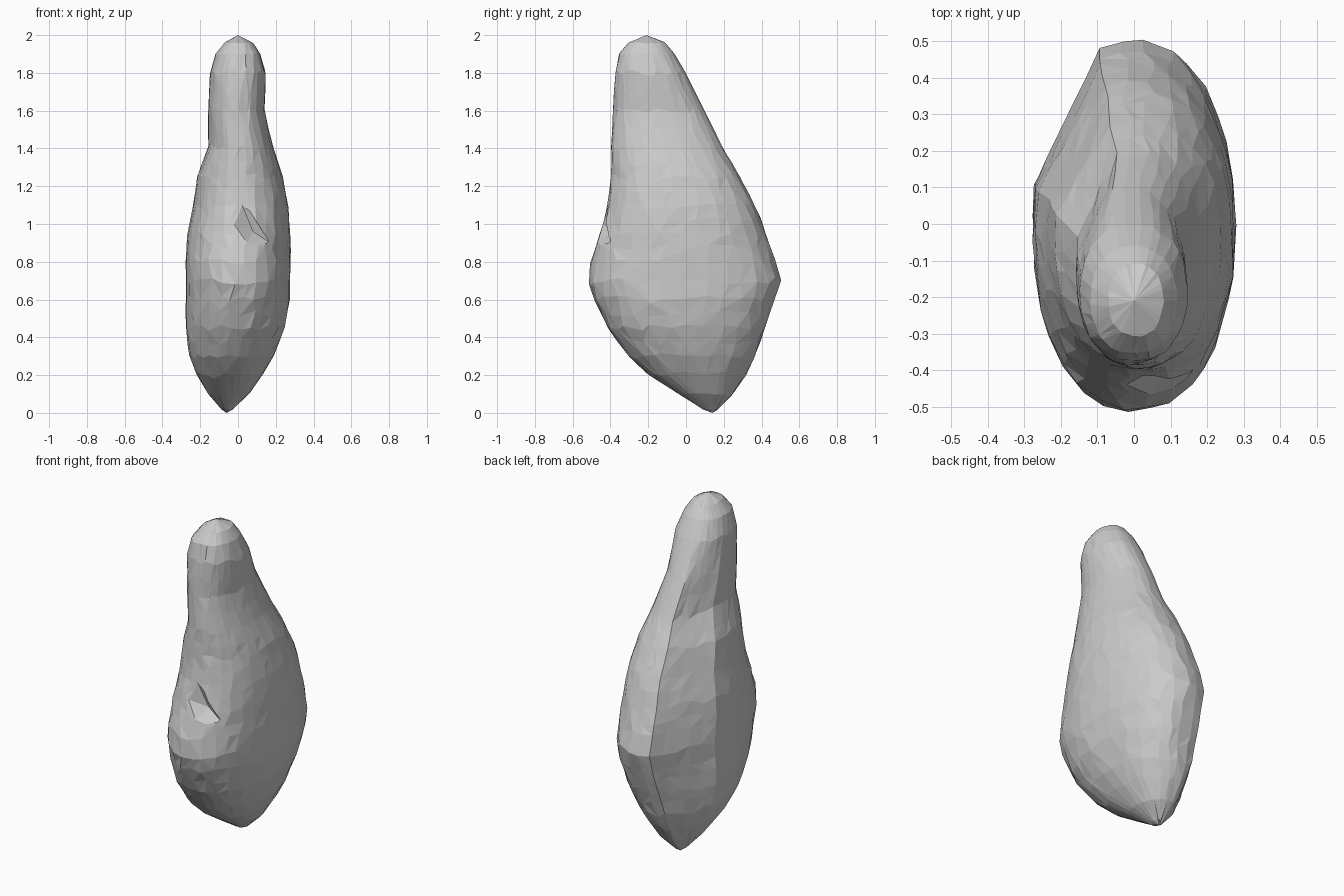
import bpy
import bmesh
import math
import random

random.seed(4)

default_cube = bpy.data.objects.get("Cube")
if default_cube:
    bpy.data.objects.remove(default_cube, do_unlink=True)

# Body outline at each height: z, x min, x max, y front, y back
OUTLINE = [
    (.02, -.09, -.03, .09, .17), (.1, -.16, .06, -.04, .25),
    (.2, -.22, .13, -.2, .32), (.3, -.26, .19, -.31, .37),
    (.45, -.28, .25, -.42, .43), (.6, -.28, .28, -.49, .48),
    (.7, -.28, .28, -.52, .51), (.8, -.28, .28, -.51, .48),
    (.95, -.27, .28, -.46, .43), (1.1, -.24, .27, -.42, .37),
    (1.25, -.22, .24, -.4, .29), (1.4, -.16, .19, -.4, .2),
    (1.6, -.16, .14, -.39, .1), (1.8, -.15, .15, -.38, 0),
    (1.9, -.12, .12, -.36, -.06), (1.96, -.07, .08, -.31, -.11),
]
SEGMENTS = 30
RIDGE, FLAT_END = 108, 168


def outline_at(z):
    """Linear interpolation of the outline table."""
    for low, high in zip(OUTLINE, OUTLINE[1:]):
        if z <= high[0]:
            t = max(0, (z - low[0]) / (high[0] - low[0]))
            return [a + (b - a) * t for a, b in zip(low[1:], high[1:])]
    return OUTLINE[-1][1:]


def round_point(z, angle):
    """Point on the full rounded cross-section."""
    x_min, x_max, front, back = outline_at(z)
    c, s = math.cos(math.radians(angle)), math.sin(math.radians(angle))
    power = 0.92
    x = (x_min + x_max) / 2 + (x_max - x_min) / 2 * math.copysign(abs(c) ** power, c)
    y = (front + back) / 2 + (back - front) / 2 * math.copysign(abs(s) ** power, s)
    return x, y


def body_point(z, angle):
    """Cross-section with its back corner sliced flat, fading out at the neck."""
    x, y = round_point(z, angle)
    if RIDGE < angle < FLAT_END:
        t = (angle - RIDGE) / (FLAT_END - RIDGE)
        start, end = round_point(z, RIDGE), round_point(z, FLAT_END)
        fade = max(0, min(1, (1.8 - z) / .25))
        x += (start[0] + (end[0] - start[0]) * t - x) * fade
        y += (start[1] + (end[1] - start[1]) * t - y) * fade
    return x, y, z


def new_object(name, bm, material):
    mesh = bpy.data.meshes.new(name)
    bm.to_mesh(mesh)
    bm.free()
    mesh.materials.append(material)
    obj = bpy.data.objects.new(name, mesh)
    bpy.context.collection.objects.link(obj)
    return obj


# Single plain colour
grey = bpy.data.materials.new("plain grey")
grey.use_nodes = True
colour = (.6, .6, .6, 1)
grey.diffuse_color = colour
grey.node_tree.nodes["Principled BSDF"].inputs["Base Color"].default_value = colour

# Heights of the rings, with one extra ring inside each wide gap
heights = []
for low, high in zip(OUTLINE, OUTLINE[1:]):
    heights.append(low[0])
    if high[0] - low[0] > .12:
        heights.append((low[0] + high[0]) / 2)
heights.append(OUTLINE[-1][0])

# Faceted body: slightly irregular rings joined by triangles
bm = bmesh.new()
rings = []
for z in heights:
    wobble = 0.02 if .1 < z < 1.85 else 0.004
    ring = []
    for k in range(SEGMENTS):
        angle = k * 360 / SEGMENTS
        turn = 0 if RIDGE <= angle <= FLAT_END else random.uniform(-3.5, 3.5)
        x, y, h = body_point(z + random.uniform(-wobble, wobble), angle + turn)
        shrink = 1 - random.uniform(0, .02)
        ring.append(bm.verts.new((x * shrink, y * shrink, h)))
    rings.append(ring)

for lower, upper in zip(rings, rings[1:]):
    for k in range(SEGMENTS):
        n = (k + 1) % SEGMENTS
        a, b, c, d = lower[k], lower[n], upper[n], upper[k]
        if random.random() < .5:
            bm.faces.new((a, b, c))
            bm.faces.new((a, c, d))
        else:
            bm.faces.new((a, b, d))
            bm.faces.new((b, c, d))

# Closed tips at the bottom and the top
for ring, tip in ((rings[0], (-.06, .14, 0)), (rings[-1], (0, -.21, 2))):
    vert = bm.verts.new(tip)
    for k in range(SEGMENTS):
        bm.faces.new((ring[k], ring[(k + 1) % SEGMENTS], vert))
bmesh.ops.recalc_face_normals(bm, faces=bm.faces)
body = new_object("pear_shaped_body", bm, grey)

# Sharp folded dent on the front, carved with a pointed wedge
bm = bmesh.new()
for corner in ((-.02, -.43, 1.2), (-.08, -.47, 1.02), (.03, -.51, .87),
               (.17, -.4, .9), (.08, -.39, .96), (.08, -.6, 1)):
    bm.verts.new(corner)
bmesh.ops.convex_hull(bm, input=bm.verts)
bmesh.ops.recalc_face_normals(bm, faces=bm.faces)
wedge = new_object("dent_cutter", bm, grey)
wedge.hide_render = True

carve = body.modifiers.new("front dent", "BOOLEAN")
carve.operation = "DIFFERENCE"
carve.solver = "EXACT"
carve.object = wedge
bpy.context.view_layer.objects.active = body
body.select_set(True)
bpy.ops.object.modifier_apply(modifier=carve.name)
bpy.data.objects.remove(wedge, do_unlink=True)
bpy.ops.object.shade_flat()
